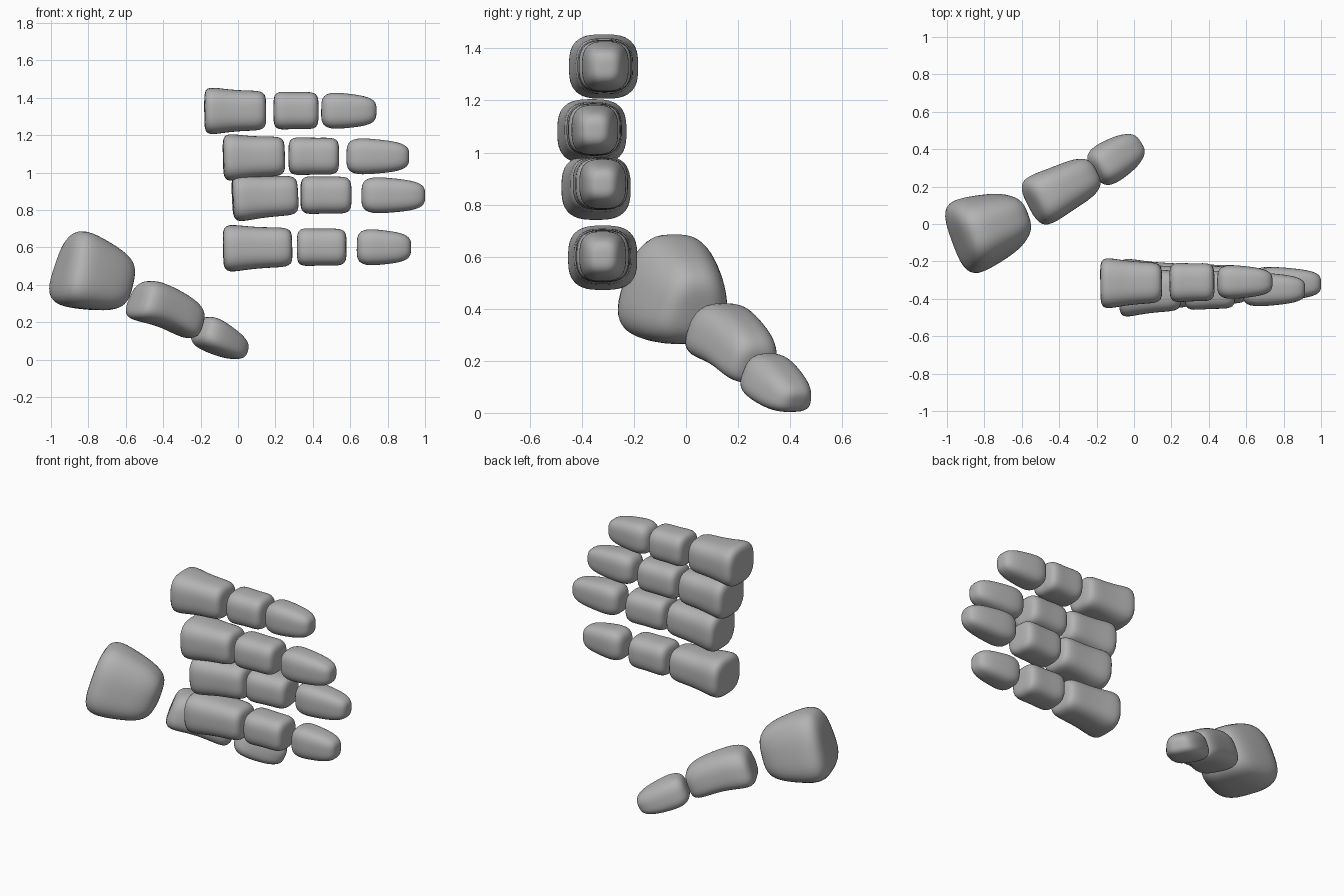
import bpy
import bmesh
from mathutils import Vector

# Remove the default cube only
old = bpy.data.objects.get("Cube")
if old:
    bpy.data.objects.remove(old, do_unlink=True)

grey = bpy.data.materials.new("plain grey")
grey.use_nodes = True
colour = (0.45, 0.45, 0.45, 1)
grey.diffuse_color = colour
grey.node_tree.nodes["Principled BSDF"].inputs["Base Color"].default_value = colour

UP = Vector((0, 0, 1))


def phalanx(name, start, end, start_half, end_half, swell=0.0, crest=0.0, arch=0.0,
            round_side=2.9, round_end=5):
    """Rounded tapered block from start to end; halves are (across, upright).
    swell widens (or pinches, when negative) the middle, crest narrows the top,
    arch lifts the middle."""
    start, end = Vector(start), Vector(end)
    axis = end - start
    across = axis.cross(UP).normalized()
    upright = across.cross(axis).normalized()

    bm = bmesh.new()
    bmesh.ops.create_cube(bm, size=2)
    bmesh.ops.subdivide_edges(bm, edges=bm.edges[:], cuts=11, use_grid_fill=True)
    for v in bm.verts:
        # Push the cube grid onto a superellipsoid
        section = (abs(v.co.x) ** round_side + abs(v.co.y) ** round_side) ** (1 / round_side)
        p = v.co / (section ** round_end + abs(v.co.z) ** round_end) ** (1 / round_end)
        # Map it along the bone with taper, swell, crest and arch
        t = (p.z + 1) / 2
        middle = 1 - p.z ** 2
        girth = 1 + swell * middle
        wide = (start_half[0] * (1 - t) + end_half[0] * t) * girth * (1 - crest * p.y)
        tall = (start_half[1] * (1 - t) + end_half[1] * t) * girth
        v.co = start + axis * t + across * (p.x * wide) + upright * (p.y * tall + arch * middle)
    bmesh.ops.recalc_face_normals(bm, faces=bm.faces[:])

    mesh = bpy.data.meshes.new(name)
    bm.to_mesh(mesh)
    bm.free()
    mesh.materials.append(grey)
    mesh.shade_smooth()
    obj = bpy.data.objects.new(name, mesh)
    bpy.context.collection.objects.link(obj)


# Four fingers: (name, base y, tip y, base z, tip z, x ends of the three bones)
fingers = [
    ("index", -0.317, -0.31, 1.33, 1.332, (-0.18, 0.15, 0.19, 0.43, 0.445, 0.74)),
    ("middle", -0.362, -0.35, 1.08, 1.088, (-0.08, 0.25, 0.27, 0.54, 0.58, 0.915)),
    ("ring", -0.347, -0.32, 0.863, 0.88, (-0.03, 0.32, 0.335, 0.605, 0.66, 1.0)),
    ("little", -0.32, -0.32, 0.595, 0.602, (-0.08, 0.29, 0.315, 0.58, 0.635, 0.925)),
]
for name, y0, y1, z0, z1, x in fingers:
    ym = (y0 + y1) / 2
    phalanx(name + "_finger_base", (x[0], y0, z0), (x[1], ym, z1),
            (0.148, 0.137), (0.11, 0.108), -0.09, round_end=6)
    phalanx(name + "_finger_middle", (x[2], ym, z1), (x[3], y1, z1),
            (0.111, 0.107), (0.105, 0.103), -0.06)
    phalanx(name + "_finger_tip", (x[4], y1, z1), (x[5], y1, z1 - 0.003),
            (0.094, 0.1), (0.064, 0.07), 0.07, round_end=4)

# Thumb, reaching back and down
phalanx("thumb_base", (-0.94, -0.085, 0.51), (-0.585, 0.045, 0.395),
        (0.2, 0.215), (0.13, 0.14), 0.08, crest=0.24, round_end=4.5)
phalanx("thumb_middle", (-0.545, 0.105, 0.325), (-0.215, 0.275, 0.18),
        (0.15, 0.125), (0.108, 0.1), -0.04, crest=0.15, arch=0.025, round_end=4.5)
phalanx("thumb_tip", (-0.205, 0.285, 0.17), (0.03, 0.43, 0.042),
        (0.105, 0.088), (0.08, 0.058), 0.15, crest=0.15, round_end=4)
